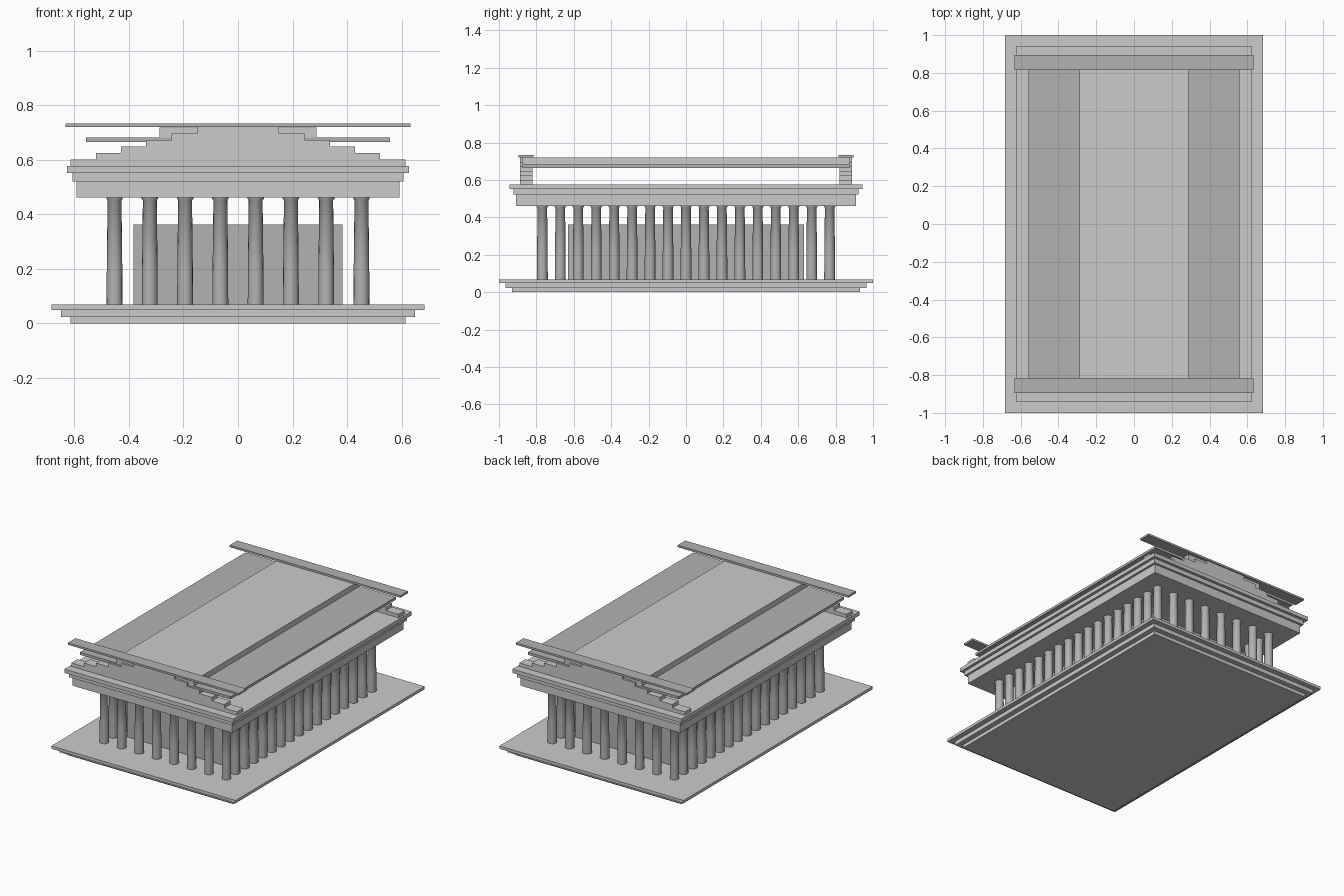
import bpy, bmesh, math

if "Cube" in bpy.data.objects:
    bpy.data.objects.remove(bpy.data.objects["Cube"])

shade = bpy.data.materials.new("shaded_stone")
shade.diffuse_color = (0.45, 0.45, 0.44, 1)
shade.use_nodes = True
shade.node_tree.nodes["Principled BSDF"].inputs["Base Color"].default_value = shade.diffuse_color


def box(name, hx, y0, y1, z0, z1, mat=None):
    bm = bmesh.new()
    bmesh.ops.create_cube(bm, size=1)
    for v in bm.verts:
        v.co = (v.co.x * 2 * hx,
                y1 if v.co.y > 0 else y0,
                z1 if v.co.z > 0 else z0)
    return finish(name, bm, mat)


def finish(name, bm, mat=None):
    me = bpy.data.meshes.new(name)
    bm.to_mesh(me)
    bm.free()
    ob = bpy.data.objects.new(name, me)
    bpy.context.collection.objects.link(ob)
    if mat:
        me.materials.append(mat)
    return ob


# Stepped base, widening upwards
for i, (hx, hy, z0, z1) in enumerate([(0.613, 0.93, 0, 0.023),
                                      (0.648, 0.965, 0.023, 0.05),
                                      (0.683, 1.0, 0.05, 0.069)]):
    box(f"base_step_{i + 1}", hx, -hy, hy, z0, z1)

# Inner chamber
box("inner_chamber", 0.383, -0.63, 0.63, 0.069, 0.363, shade)

# Entablature layers above the columns
for i, (hx, hy, z0, z1) in enumerate([(0.592, 0.908, 0.462, 0.521),
                                      (0.607, 0.923, 0.521, 0.551),
                                      (0.626, 0.943, 0.551, 0.577)]):
    box(f"entablature_{i + 1}", hx, -hy, hy, z0, z1)

# Stepped gables front and back, each with a flat capping slab
widths = [0.613, 0.52, 0.429, 0.337, 0.244, 0.151]
step = (0.72 - 0.577) / len(widths)
for side, s in (("front", -1), ("back", 1)):
    ya, yb = sorted((s * 0.888, s * 0.822))
    for i, hx in enumerate(widths):
        z = 0.577 + i * step
        box(f"{side}_gable_step_{i + 1}", hx, ya, yb, z, z + step)
    ya, yb = sorted((s * 0.896, s * 0.815))
    box(f"{side}_gable_cap", 0.633, ya, yb, 0.72, 0.733, shade)

# Roof panels
box("roof_lower_panel", 0.558, -0.875, 0.875, 0.665, 0.682, shade)
box("roof_upper_panel", 0.288, -0.875, 0.875, 0.682, 0.719)

# One column turned from a profile, shared by all columns
SIDES = 16
profile = [(0.029, 0.069), (0.0285, 0.2), (0.0255, 0.452),
           (0.030, 0.457), (0.030, 0.463)]
bm = bmesh.new()
rings = [[bm.verts.new((r * math.cos(2 * math.pi * k / SIDES),
                        r * math.sin(2 * math.pi * k / SIDES), z))
          for k in range(SIDES)] for r, z in profile]
for lo, hi in zip(rings, rings[1:]):
    for k in range(SIDES):
        n = (k + 1) % SIDES
        bm.faces.new((lo[k], lo[n], hi[n], hi[k])).smooth = True
bm.faces.new(rings[0][::-1])
bm.faces.new(rings[-1])
for e in bm.edges:
    if len(e.link_faces) == 2 and e.calc_face_angle() > math.radians(30):
        e.smooth = False
first = finish("column", bm, shade)

# Colonnade: 8 columns across, 17 along the sides
CX, CY, NX, NY = 0.4525, 0.768, 8, 17
spots = [(-CX + 2 * CX * i / (NX - 1), s * CY) for i in range(NX) for s in (-1, 1)]
spots += [(s * CX, -CY + 2 * CY * j / (NY - 1)) for j in range(1, NY - 1) for s in (-1, 1)]
for i, (x, y) in enumerate(spots):
    ob = first if i == 0 else bpy.data.objects.new("column", first.data)
    if i:
        bpy.context.collection.objects.link(ob)
    ob.location = (x, y, 0)
